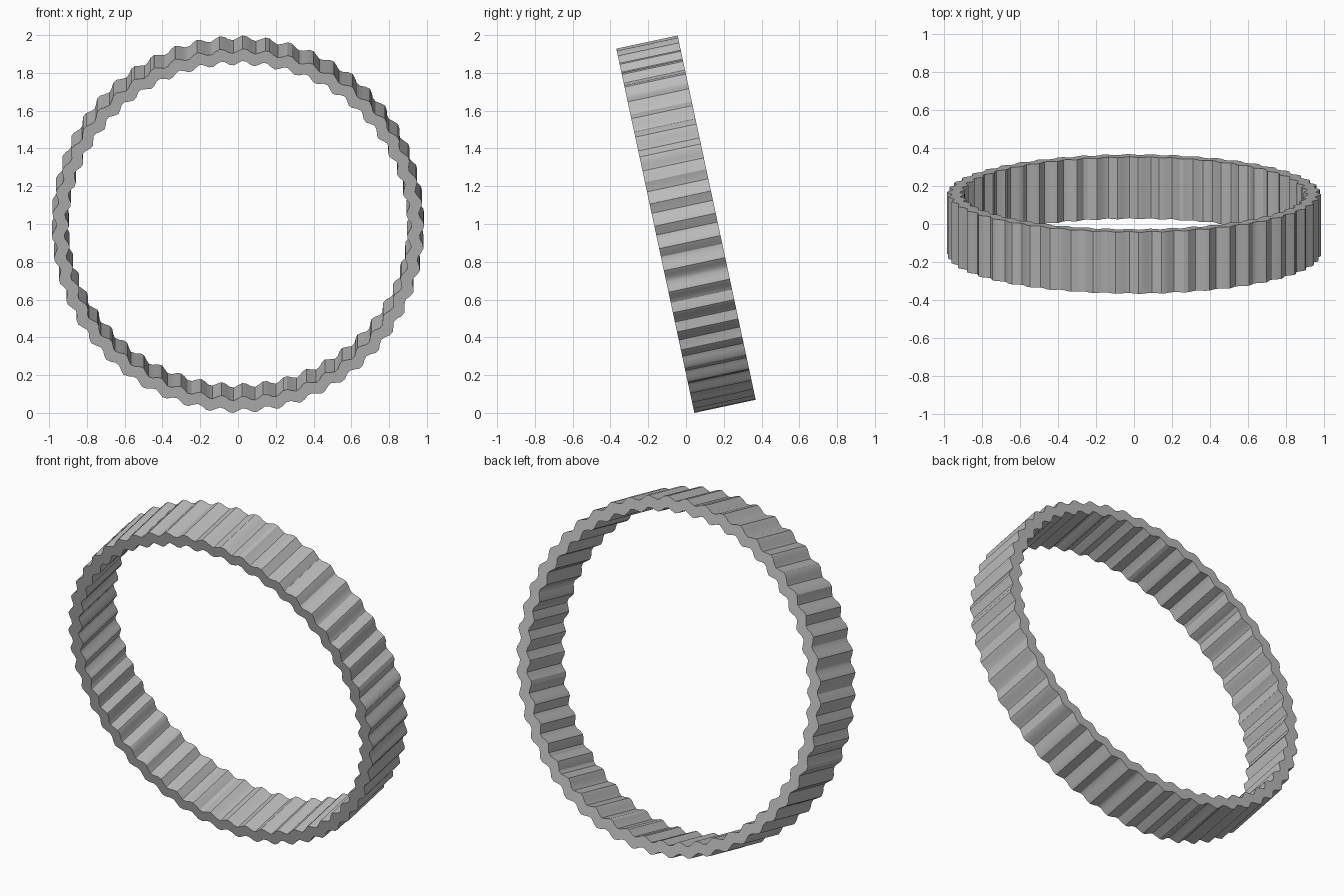
import bpy, bmesh, math
from mathutils import Matrix

cube = bpy.data.objects.get("Cube")
if cube:
    bpy.data.objects.remove(cube, do_unlink=True)

SEGMENTS, WAVES = 256, 50
OUTER, INNER, WAVE_HEIGHT = 0.974, 0.908, 0.013
HALF_WIDTH, TILT = 0.166, math.radians(12.1)

grey = bpy.data.materials.new("plain grey")
grey.use_nodes = True
colour = (0.5, 0.5, 0.5, 1)
grey.diffuse_color = colour
grey.node_tree.nodes["Principled BSDF"].inputs["Base Color"].default_value = colour

bm = bmesh.new()


def wavy_loop(radius, y):
    """Closed rippled loop of vertices around the y axis."""
    loop = []
    for i in range(SEGMENTS):
        a = 2 * math.pi * i / SEGMENTS
        r = radius + WAVE_HEIGHT * math.sin(WAVES * a)
        loop.append(bm.verts.new((r * math.cos(a), y, r * math.sin(a))))
    return loop


# Corrugated band: outer wall, back rim, inner wall, front rim
loops = [wavy_loop(OUTER, -HALF_WIDTH), wavy_loop(OUTER, HALF_WIDTH),
         wavy_loop(INNER, HALF_WIDTH), wavy_loop(INNER, -HALF_WIDTH)]
for k, a in enumerate(loops):
    b = loops[(k + 1) % len(loops)]
    for i in range(SEGMENTS):
        j = (i + 1) % SEGMENTS
        bm.faces.new((a[i], a[j], b[j], b[i]))
bmesh.ops.recalc_face_normals(bm, faces=bm.faces)

# Lean the band forward and stand it on the ground
bm.transform(Matrix.Rotation(TILT, 4, "X"))
lowest = min(v.co.z for v in bm.verts)
bm.transform(Matrix.Translation((0, 0, -lowest)))

mesh = bpy.data.meshes.new("corrugated_ring")
bm.to_mesh(mesh)
bm.free()
mesh.materials.append(grey)
ring = bpy.data.objects.new("corrugated_ring", mesh)
bpy.context.collection.objects.link(ring)

bpy.ops.object.select_all(action="DESELECT")
ring.select_set(True)
bpy.context.view_layer.objects.active = ring
bpy.ops.object.shade_smooth_by_angle(angle=math.radians(30))
